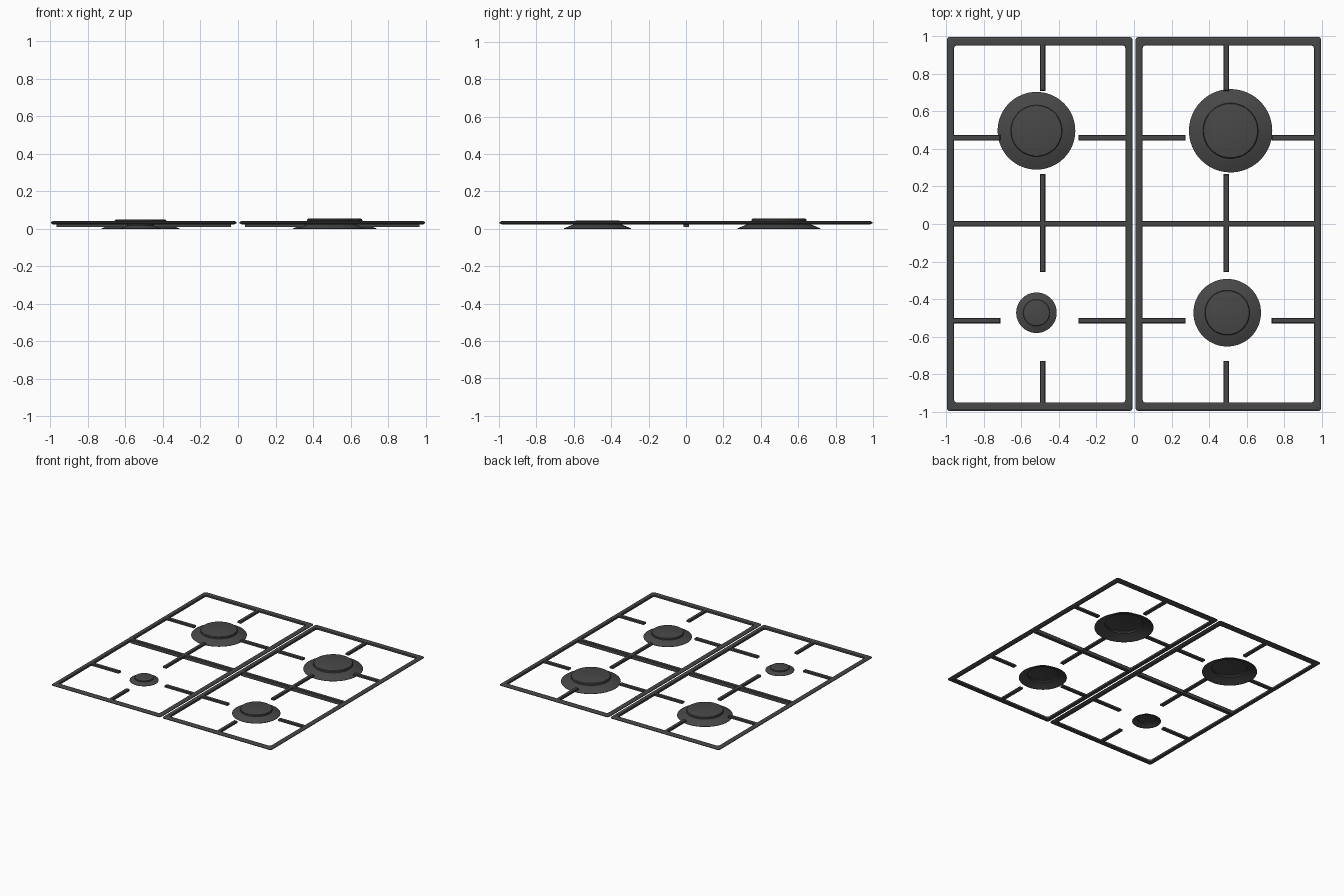
import bpy, bmesh, math

if "Cube" in bpy.data.objects:
    bpy.data.objects.remove(bpy.data.objects["Cube"])

mat = bpy.data.materials.new("cast iron grey")
mat.diffuse_color = (0.064, 0.064, 0.064, 1)
mat.use_nodes = True
mat.node_tree.nodes["Principled BSDF"].inputs["Base Color"].default_value = mat.diffuse_color


def finish(bm, name, smooth=False, recalc=True):
    if recalc:
        bmesh.ops.recalc_face_normals(bm, faces=bm.faces[:])
    me = bpy.data.meshes.new(name)
    bm.to_mesh(me)
    bm.free()
    me.materials.append(mat)
    ob = bpy.data.objects.new(name, me)
    bpy.context.collection.objects.link(ob)
    if smooth:
        bpy.context.view_layer.objects.active = ob
        ob.select_set(True)
        bpy.ops.object.shade_smooth_by_angle(angle=math.radians(25))
        ob.select_set(False)
    return ob


def bridge(bm, a, b):
    n = len(a)
    for i in range(n):
        j = (i + 1) % n
        bm.faces.new((a[i], a[j], b[j], b[i]))


def rounded_rect(x0, x1, y0, y1, r, z, seg=4):
    pts = []
    corners = [(x1 - r, y1 - r), (x0 + r, y1 - r), (x0 + r, y0 + r), (x1 - r, y0 + r)]
    for k, (cx, cy) in enumerate(corners):
        for s in range(seg + 1):
            a = math.pi / 2 * (k + s / seg)
            pts.append((cx + r * math.cos(a), cy + r * math.sin(a), z))
    return pts


# Outer frame: rail section (inset fraction, height) swept round a rounded rectangle
RAIL = [(0.3, 0.023), (0, 0.030), (0, 0.035), (0.22, 0.041),
        (0.9, 0.041), (1, 0.038), (1, 0.023)]


def frame(name, x0, x1):
    bm = bmesh.new()
    rings = []
    for f, z in RAIL:
        ix, iy = 0.038 * f, 0.045 * f
        rings.append([bm.verts.new(p) for p in
                      rounded_rect(x0 + ix, x1 - ix, -0.997 + iy, 0.997 - iy, 0.016, z)])
    for i in range(len(rings)):
        bridge(bm, rings[i], rings[(i + 1) % len(rings)])
    finish(bm, name, True)


# Straight bar with chamfered top edges
def bar(name, x0, x1, y0, y1, z0=0.023, z1=0.040, c=0.004):
    bm = bmesh.new()
    rings = []
    for d, z in ((0, z0), (0, z1 - c), (c, z1)):
        rings.append([bm.verts.new((x, y, z)) for x, y in
                      ((x0 + d, y0 + d), (x1 - d, y0 + d), (x1 - d, y1 - d), (x0 + d, y1 - d))])
    bridge(bm, rings[0], rings[1])
    bridge(bm, rings[1], rings[2])
    bm.faces.new(rings[0][::-1])
    bm.faces.new(rings[2])
    finish(bm, name)


# Burner: flared skirt open underneath, with a bevelled cap
def burner(name, cx, cy, R, cap, h, seg=64):
    prof = [(R, 0.0), (R, 0.002), (R * 0.86, h * 0.27), (cap * 1.03, h * 0.56),
            (cap * 0.96, h * 0.60), (cap, h * 0.64), (cap, h * 0.86),
            (cap * 0.97, h * 0.96), (cap * 0.92, h)]
    bm = bmesh.new()
    rings = [[bm.verts.new((cx + r * math.cos(2 * math.pi * i / seg),
                            cy + r * math.sin(2 * math.pi * i / seg), z))
              for i in range(seg)] for r, z in prof]
    for a, b in zip(rings, rings[1:]):
        bridge(bm, a, b)
    bm.faces.new(rings[-1])
    finish(bm, name, True, recalc=False)


# Two grates: side, frame extents, finger column x, finger tips either side of the burners
for side, x0, x1, xc, tip_l, tip_r in (("left", -0.997, -0.008, -0.487, -0.712, -0.296),
                                       ("right", 0.008, 0.997, 0.492, 0.275, 0.734)):
    frame(side + "_grate_frame", x0, x1)
    w = 0.015
    bar(side + "_cross_bar", x0 + 0.03, x1 - 0.03, -0.014, 0.016, z0=0.009)
    bar(side + "_back_finger", xc - w, xc + w, 0.71, 0.97)
    bar(side + "_middle_finger", xc - w, xc + w, -0.256, 0.266)
    bar(side + "_front_finger", xc - w, xc + w, -0.97, -0.73)
    for row, y in (("back", 0.46), ("front", -0.515)):
        bar(f"{side}_{row}_outer_finger", x0 + 0.03, tip_l, y - w, y + w)
        bar(f"{side}_{row}_inner_finger", tip_r, x1 - 0.03, y - w, y + w)

burner("back_left_burner", -0.52, 0.497, 0.207, 0.138, 0.050)
burner("back_right_burner", 0.515, 0.497, 0.222, 0.148, 0.055)
burner("front_left_burner", -0.52, -0.473, 0.108, 0.071, 0.028)
burner("front_right_burner", 0.497, -0.473, 0.180, 0.120, 0.045)
